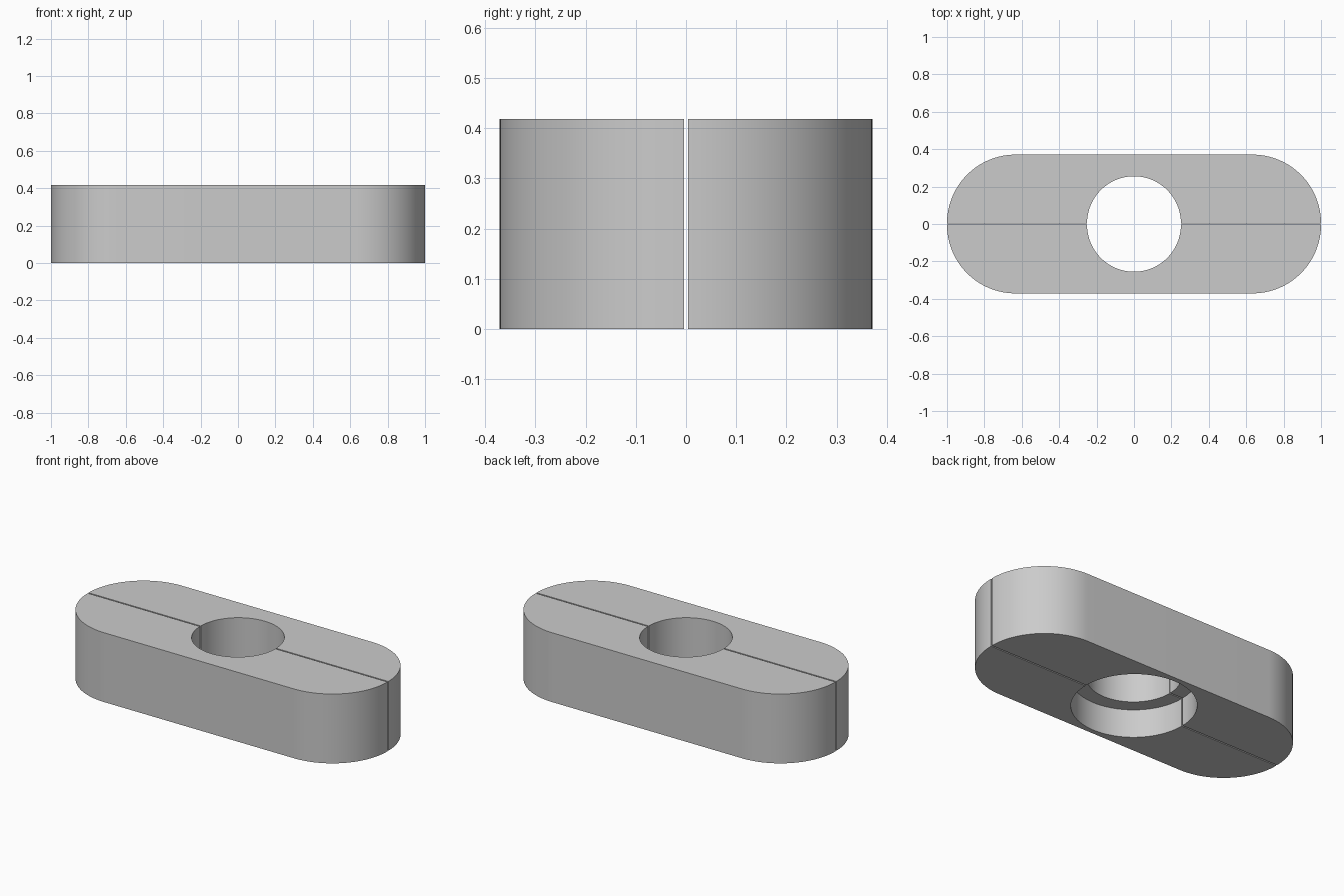
import bpy, bmesh
from math import sin, cos, pi, radians

cube = bpy.data.objects.get("Cube")
if cube:
    bpy.data.objects.remove(cube, do_unlink=True)

HEIGHT, STEP_Z = 0.418, 0.17        # full height, counterbore depth
GAP = 0.004                         # half of the split between the halves
END_R = 0.367                       # rounded end radius
BORE_R, COUNTERBORE_R = 0.251, 0.337
ARC = 32                            # segments per quarter turn

grey = bpy.data.materials.new("plain grey")
grey.use_nodes = True
color = (0.6, 0.6, 0.6, 1)
grey.diffuse_color = color
grey.node_tree.nodes["Principled BSDF"].inputs["Base Color"].default_value = color


def half_stadium():
    """Outer outline of one half, from the +x end round to the -x end."""
    quarter = [(1 - END_R + END_R * cos(pi / 2 * i / ARC),
                END_R * sin(pi / 2 * i / ARC)) for i in range(ARC + 1)]
    return quarter + [(-x, y) for x, y in reversed(quarter)]


def half_circle(radius):
    """Half circle with as many points as the outer outline."""
    n = 2 * ARC + 1
    return [(radius * cos(pi * i / n), radius * sin(pi * i / n))
            for i in range(n + 1)]


def clamp_half(name, side):
    bm = bmesh.new()
    # Rings follow the wall section: outside, top, bore, step, counterbore
    section = [(half_stadium(), 0), (half_stadium(), HEIGHT),
               (half_circle(BORE_R), HEIGHT), (half_circle(BORE_R), STEP_Z),
               (half_circle(COUNTERBORE_R), STEP_Z), (half_circle(COUNTERBORE_R), 0)]
    rings = [[bm.verts.new((side * x, side * (y + GAP), z)) for x, y in outline]
             for outline, z in section]
    for k, ring in enumerate(rings):
        following = rings[(k + 1) % len(rings)]
        for i in range(len(ring) - 1):
            bm.faces.new((ring[i], ring[i + 1], following[i + 1], following[i]))
    # Flat split faces at both ends
    for end in (0, -1):
        bm.faces.new([ring[end] for ring in rings])
    bmesh.ops.recalc_face_normals(bm, faces=bm.faces)
    mesh = bpy.data.meshes.new(name)
    bm.to_mesh(mesh)
    bm.free()
    mesh.materials.append(grey)
    obj = bpy.data.objects.new(name, mesh)
    bpy.context.collection.objects.link(obj)
    bpy.ops.object.select_all(action='DESELECT')
    obj.select_set(True)
    bpy.context.view_layer.objects.active = obj
    bpy.ops.object.shade_smooth_by_angle(angle=radians(30))


clamp_half("back_half", 1)
clamp_half("front_half", -1)
